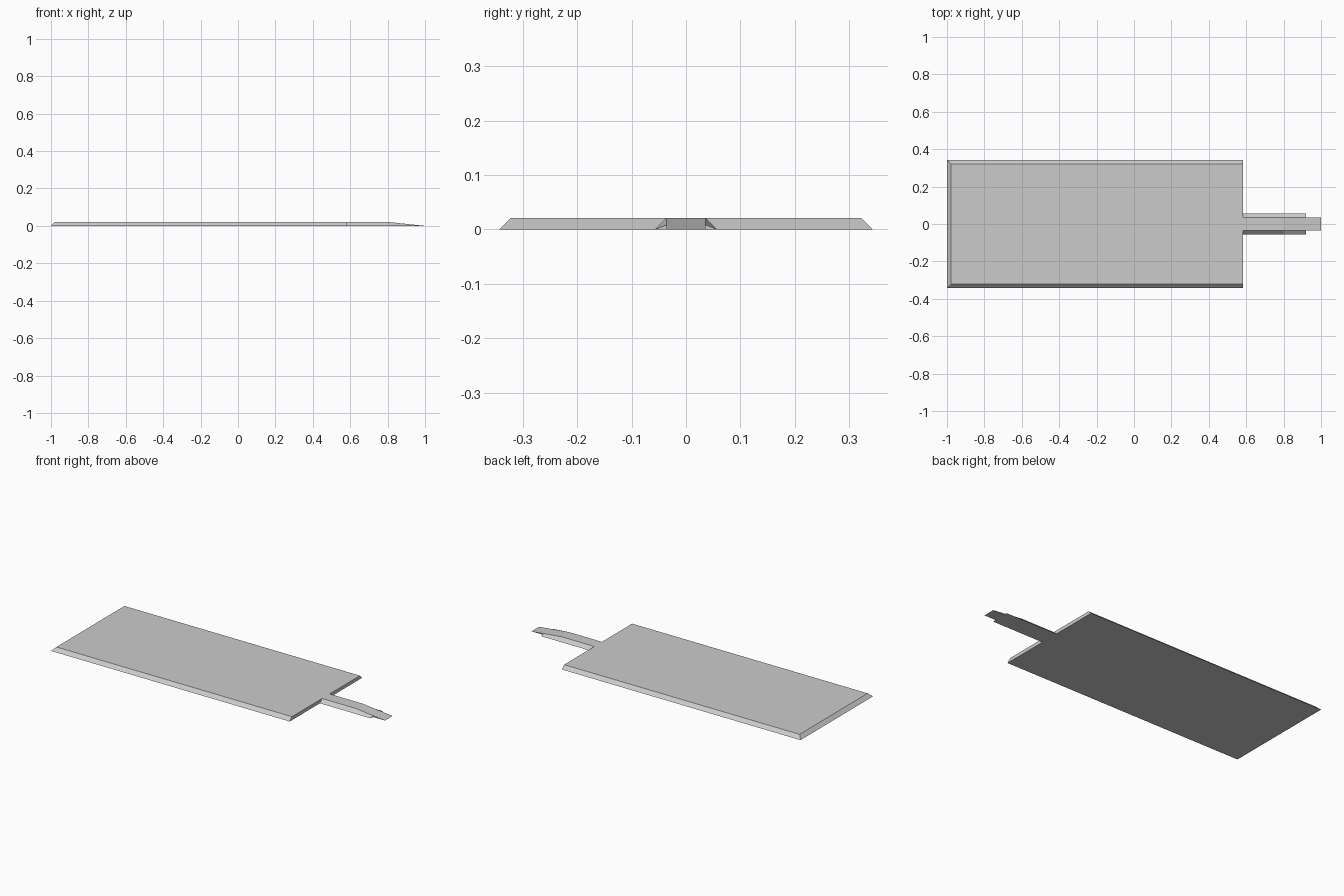
import bpy, bmesh

if "Cube" in bpy.data.objects:
    bpy.data.objects.remove(bpy.data.objects["Cube"])

T = 0.021  # slab thickness


def loft(name, sections):
    """Skin trapezoid sections: (x at base, x at top, half width base, half width top, height)."""
    bm = bmesh.new()
    rings = []
    for xb, xt, wb, wt, h in sections:
        pts = ((xb, -wb, 0), (xb, wb, 0), (xt, wt, h), (xt, -wt, h))
        rings.append([bm.verts.new(p) for p in pts])
    for a, b in zip(rings, rings[1:]):
        for i in range(4):
            j = (i + 1) % 4
            bm.faces.new((a[i], a[j], b[j], b[i]))
    bm.faces.new(rings[0][::-1])
    bm.faces.new(rings[-1])
    bmesh.ops.remove_doubles(bm, verts=bm.verts, dist=1e-5)
    bmesh.ops.dissolve_degenerate(bm, edges=bm.edges, dist=1e-5)
    bmesh.ops.recalc_face_normals(bm, faces=bm.faces)
    mesh = bpy.data.meshes.new(name)
    bm.to_mesh(mesh)
    bm.free()
    obj = bpy.data.objects.new(name, mesh)
    bpy.context.collection.objects.link(obj)
    return obj


# Wide slab: sloped long sides and back end, upright front end
loft("platform", [
    (-1.0, -0.979, 0.343, 0.322, T),
    (0.583, 0.583, 0.343, 0.322, T),
])

# Narrow walkway with sloped sides, ramping down to a thinner tip
loft("walkway_ramp", [
    (0.583, 0.583, 0.057, 0.036, T),
    (0.80, 0.80, 0.057, 0.036, T),
    (0.92, 0.92, 0.057, 0.036, T * 0.4),
    (0.92, 0.92, 0.036, 0.036, T * 0.4),
    (1.0, 1.0, 0.036, 0.036, 0.0),
])
